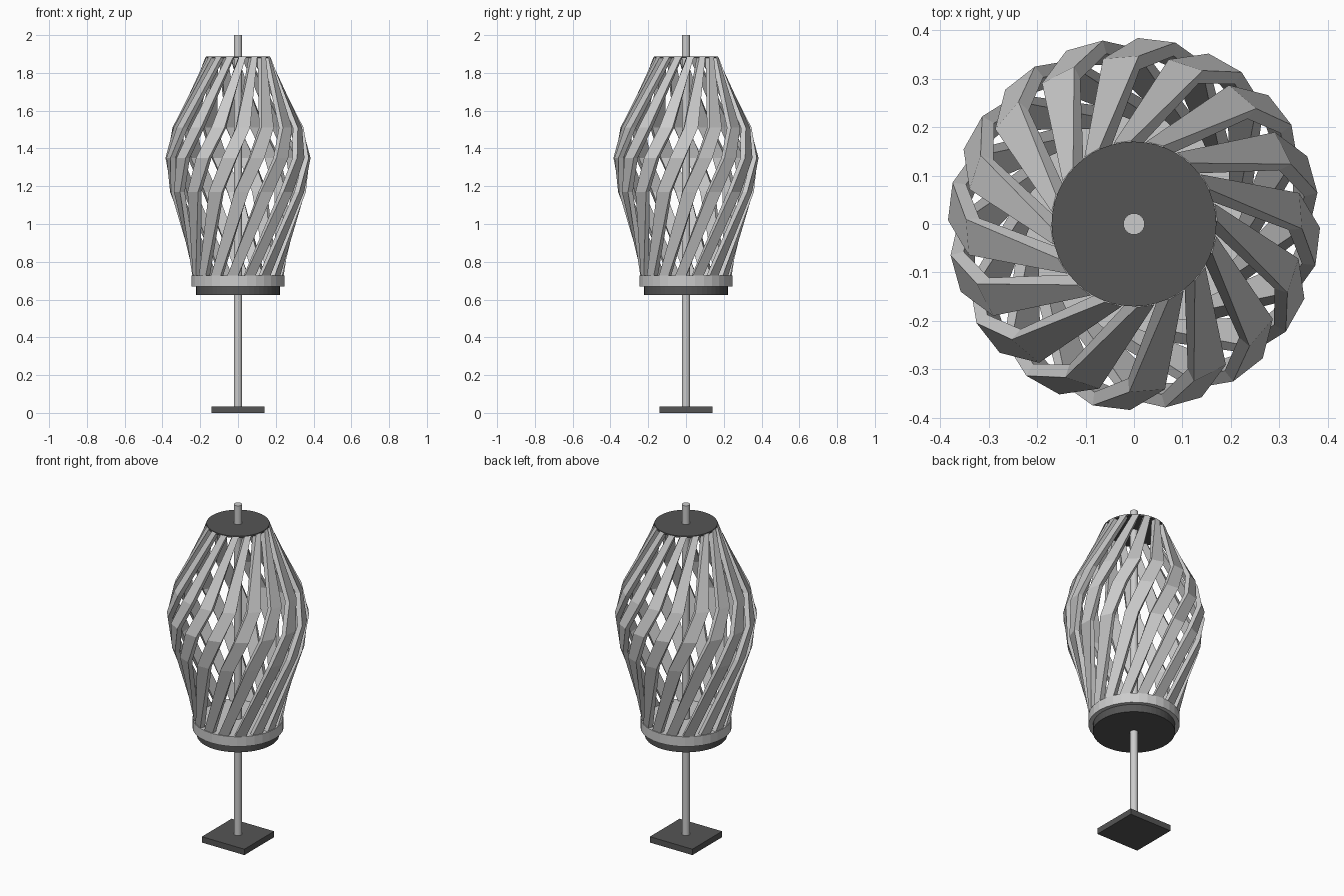
import bpy, bmesh
from math import radians, cos, sin, tau

if "Cube" in bpy.data.objects:
    bpy.data.objects.remove(bpy.data.objects["Cube"])

GREY_DARK = bpy.data.materials.new("dark_grey")
GREY_DARK.diffuse_color = (0.09, 0.09, 0.09, 1)
GREY_DARK.use_nodes = True
GREY_DARK.node_tree.nodes["Principled BSDF"].inputs["Base Color"].default_value = GREY_DARK.diffuse_color


def disc(name, radius, z0, z1, sides=32, dark=False):
    bpy.ops.mesh.primitive_cylinder_add(vertices=sides, radius=radius, depth=z1 - z0,
                                        location=(0, 0, (z0 + z1) / 2))
    ob = bpy.context.object
    ob.name = name
    if dark:
        ob.data.materials.append(GREY_DARK)
    return ob


# Square foot plate
bpy.ops.mesh.primitive_cube_add(size=1, location=(0, 0, 0.0175))
foot = bpy.context.object
foot.name = "foot_plate"
foot.scale = (0.28, 0.28, 0.035)
foot.data.materials.append(GREY_DARK)

# Central mast
mast = disc("mast", 0.022, 0.03, 2.0, 24)
bpy.ops.object.shade_smooth_by_angle()

# Hub drum, rotor ring and top cap
disc("hub_drum", 0.222, 0.625, 0.672, 48, True)
disc("rotor_ring", 0.246, 0.67, 0.728, 32)
disc("top_cap", 0.17, 1.878, 1.888, 48, True)

# Twisted blade: height, outer radius, angle, width at each section
SECTIONS = [
    (0.71, 0.238, -31, 0.058),
    (1.17, 0.358, 3, 0.075),
    (1.35, 0.382, 15.5, 0.078),
    (1.51, 0.345, 27, 0.074),
    (1.884, 0.171, 53, 0.036),
]
THICKNESS = 0.028
COUNT = 16


def make_blade_mesh():
    bm = bmesh.new()
    rings = []
    for z, r, deg, w in SECTIONS:
        a = radians(deg)
        ring = []
        for dr, dt in ((0, -w / 2), (0, w / 2), (-THICKNESS, w / 2), (-THICKNESS, -w / 2)):
            x = r + dr
            ring.append(bm.verts.new((x * cos(a) - dt * sin(a), x * sin(a) + dt * cos(a), z)))
        rings.append(ring)
    for lo, hi in zip(rings, rings[1:]):
        for i in range(4):
            j = (i + 1) % 4
            bm.faces.new((lo[i], lo[j], hi[j], hi[i]))
    bm.faces.new(rings[0][::-1])
    bm.faces.new(rings[-1])
    bmesh.ops.recalc_face_normals(bm, faces=bm.faces)
    me = bpy.data.meshes.new("blade")
    bm.to_mesh(me)
    bm.free()
    return me


# Ring of blades around the mast
blade_mesh = make_blade_mesh()
for k in range(COUNT):
    blade = bpy.data.objects.new(f"blade_{k + 1:02d}", blade_mesh)
    blade.rotation_euler.z = tau * k / COUNT
    bpy.context.collection.objects.link(blade)
